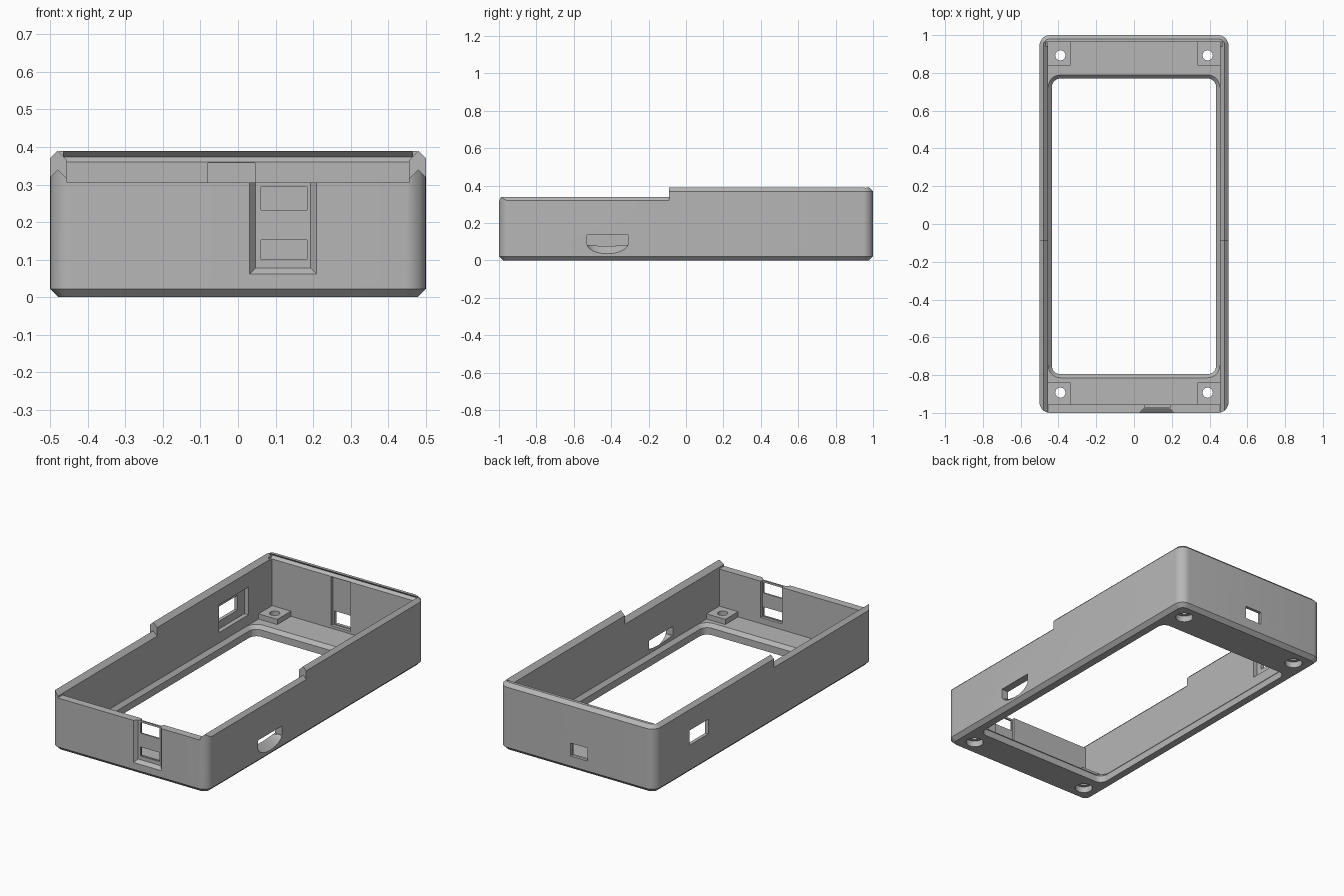
import bpy, bmesh
from math import cos, sin, pi, radians

if "Cube" in bpy.data.objects:
    bpy.data.objects.remove(bpy.data.objects["Cube"])


def loft(name, rings):
    """Closed solid through rings that share one point count."""
    bm = bmesh.new()
    loops = [[bm.verts.new(p) for p in ring] for ring in rings]
    n = len(loops[0])
    for a, b in zip(loops, loops[1:]):
        for i in range(n):
            j = (i + 1) % n
            bm.faces.new((a[i], a[j], b[j], b[i]))
    bm.faces.new(loops[0])
    bm.faces.new(loops[-1])
    bmesh.ops.recalc_face_normals(bm, faces=bm.faces)
    mesh = bpy.data.meshes.new(name)
    bm.to_mesh(mesh)
    bm.free()
    ob = bpy.data.objects.new(name, mesh)
    bpy.context.collection.objects.link(ob)
    return ob


def rect(x0, x1, y0, y1, z):
    return [(x0, y0, z), (x1, y0, z), (x1, y1, z), (x0, y1, z)]


def box(x0, x1, y0, y1, z0, z1):
    return loft("box_tool", [rect(x0, x1, y0, y1, z0), rect(x0, x1, y0, y1, z1)])


def rounded(hx, y0, y1, r, z, steps=8):
    """Rounded rectangle ring at height z."""
    corners = [(hx - r, y1 - r), (r - hx, y1 - r), (r - hx, y0 + r), (hx - r, y0 + r)]
    return [(cx + r * cos((k + i / steps) * pi / 2), cy + r * sin((k + i / steps) * pi / 2), z)
            for k, (cx, cy) in enumerate(corners) for i in range(steps + 1)]


def cylinder(x, y, r, z0, z1, n=32):
    return loft("round_tool", [[(x + r * cos(2 * pi * i / n), y + r * sin(2 * pi * i / n), z)
                                for i in range(n)] for z in (z0, z1)])


def combine(target, tool, operation="DIFFERENCE"):
    tool.hide_render = True
    mod = target.modifiers.new("cut", "BOOLEAN")
    mod.operation, mod.solver, mod.object = operation, "EXACT", tool
    bpy.context.view_layer.objects.active = target
    bpy.ops.object.modifier_apply(modifier=mod.name)
    bpy.data.objects.remove(tool)


# Outer body with chamfered top and bottom rims
case = loft("enclosure_shell", [rounded(0.5 - d, d - 1, 1 - d, 0.055 - d, z)
                                for d, z in ((0.022, 0), (0, 0.022), (0, 0.37), (0.02, 0.39))])

# Inner cavity, flared at the top of the side walls
combine(case, loft("cavity", [rect(-x, x, -0.955, 0.963, z)
                              for x, z in ((0.455, 0.06), (0.455, 0.365), (0.505, 0.415))]))

# Floor window with a chamfered upper edge
combine(case, loft("window", [rounded(0.435 + d, -0.795 - d, 0.77 + d, 0.045 + d, z)
                              for d, z in ((0, -0.02), (0, 0.04), (0.019, 0.06), (0.019, 0.07))]))

# Lowered front half: ridged side walls and a flat front wall
half = [(0.455, 0.305), (0.455, 0.315), (0.48, 0.34), (0.52, 0.30), (0.52, 0.5)]
profile = half + [(-x, z) for x, z in reversed(half)]
combine(case, loft("step", [[(x, y, z) for x, z in profile] for y in (-1.1, -0.09)]))

# Snap groove inside the back rim
groove = [(0.94, 0.36), (0.963, 0.36), (0.979, 0.374), (0.963, 0.388), (0.94, 0.388)]
combine(case, loft("groove", [[(x, y, z) for y, z in groove] for x in (-0.465, 0.465)]))

# Screw pads, holes and counterbores
for sx in (-1, 1):
    for sy in (-1, 1):
        xs = sorted((sx * 0.335, sx * 0.47))
        ys = sorted((sy * 0.838, sy * 0.975))
        combine(case, box(*xs, *ys, 0.05, 0.09), "UNION")
        combine(case, cylinder(sx * 0.39, sy * 0.893, 0.027, -0.02, 0.12))
        combine(case, cylinder(sx * 0.39, sy * 0.893, 0.047, -0.02, 0.035))

# Front port: bevelled outer recess, inner recess and two openings
combine(case, loft("front_recess", [[(0.12 - w, y, b), (0.12 + w, y, b), (0.12 + w, y, 0.5), (0.12 - w, y, 0.5)]
                                    for y, w, b in ((-1.01, 0.098, 0.053), (-0.98, 0.073, 0.078))]))
combine(case, box(0.055, 0.19, -0.971, -0.93, 0.095, 0.4))
for z0, z1 in ((0.1, 0.152), (0.232, 0.294)):
    combine(case, box(0.061, 0.184, -1.1, -0.9, z0, z1))

# Back port: tall inner recess and a small opening
combine(case, box(-0.08, 0.045, 0.93, 0.982, 0.075, 0.358))
combine(case, box(-0.07, 0.04, 0.93, 1.1, 0.08, 0.155))

# Right side port: inner recess and opening
combine(case, box(-0.48, -0.4, 0.475, 0.745, 0.12, 0.28))
combine(case, box(-0.6, -0.4, 0.51, 0.68, 0.165, 0.25))

# Left side slot with a scooped lower lip
combine(case, box(0.4, 0.6, -0.53, -0.31, 0.082, 0.135))
arc = [pi * i / 12 for i in range(13)]
combine(case, loft("scoop", [[(x, -0.42 - 0.11 * cos(a), 0.09 - d * sin(a)) for a in arc]
                             for x, d in ((0.45, 0.008), (0.502, 0.056))]))

# Finish
grey = bpy.data.materials.new("mid_grey")
grey.use_nodes = True
colour = (0.47, 0.47, 0.47, 1)
grey.diffuse_color = colour
grey.node_tree.nodes["Principled BSDF"].inputs["Base Color"].default_value = colour
case.data.materials.clear()
case.data.materials.append(grey)
bpy.ops.object.select_all(action="DESELECT")
case.select_set(True)
bpy.context.view_layer.objects.active = case
bpy.ops.object.shade_smooth_by_angle(angle=radians(25))
